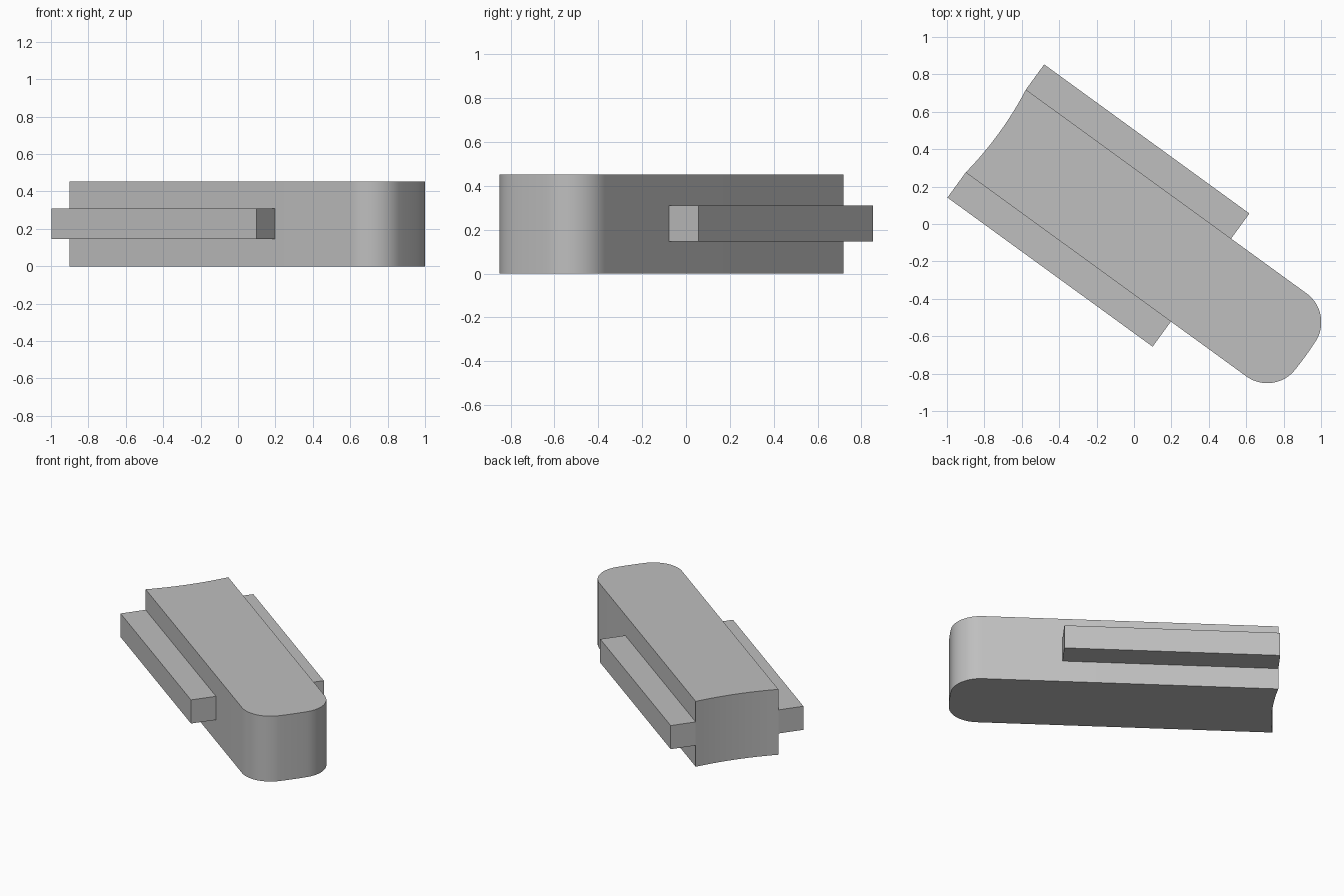
import bpy, bmesh
from math import sin, cos, asin, radians, sqrt
from mathutils import Matrix

cube = bpy.data.objects.get("Cube")
if cube:
    bpy.data.objects.remove(cube, do_unlink=True)

grey = bpy.data.materials.new("plain grey")
grey.use_nodes = True
colour = (0.52, 0.52, 0.52, 1)
grey.diffuse_color = colour
grey.node_tree.nodes["Principled BSDF"].inputs["Base Color"].default_value = colour

# The bar lies diagonally: local x runs along its length
TILT = Matrix.Rotation(radians(-36), 4, 'Z')
MID = -0.032       # offset of the centre line
HALF = 0.274       # half width of the body
BACK = -0.89       # square end
HEIGHT = 0.452


def arc(cx, cy, r, a0, a1, n):
    """Points on a circular arc, angles in radians."""
    return [(cx + r * cos(a0 + (a1 - a0) * i / n),
             cy + r * sin(a0 + (a1 - a0) * i / n)) for i in range(n + 1)]


def extrude_outline(name, points, z0, z1):
    """Closed outline turned into an upright solid."""
    bm = bmesh.new()
    face = bm.faces.new([bm.verts.new((x, y + MID, z0)) for x, y in points])
    top = bmesh.ops.extrude_face_region(bm, geom=[face])["geom"]
    verts = [g for g in top if isinstance(g, bmesh.types.BMVert)]
    bmesh.ops.translate(bm, verts=verts, vec=(0, 0, z1 - z0))
    bmesh.ops.recalc_face_normals(bm, faces=bm.faces[:])
    bm.transform(TILT)
    mesh = bpy.data.meshes.new(name)
    bm.to_mesh(mesh)
    bm.free()
    mesh.materials.append(grey)
    obj = bpy.data.objects.new(name, mesh)
    bpy.context.collection.objects.link(obj)
    return obj


# Body: slightly bowed nose with rounded corners, hollowed back end
R, r, tip = 1.88, 0.19, 1.157
corner_y = HALF - r
centre_x = tip - R
corner_x = centre_x + sqrt((R - r) ** 2 - corner_y ** 2)
bow = asin(corner_y / (R - r))
hollow = asin(HALF / R)
outline = arc(corner_x, -corner_y, r, radians(-90), -bow, 20)
outline += arc(centre_x, 0, R, -bow, bow, 6)[1:-1]
outline += arc(corner_x, corner_y, r, bow, radians(90), 20)
outline += arc(BACK - R * cos(hollow), 0, R, hollow, -hollow, 16)
body = extrude_outline("body", outline, 0, HEIGHT)

# Smooth the curved ends, keep the rims sharp
bpy.ops.object.select_all(action='DESELECT')
body.select_set(True)
bpy.context.view_layer.objects.active = body
bpy.ops.object.shade_smooth_by_angle(angle=radians(30))

# Guide rails along both sides
for side, name in ((1, "left_rail"), (-1, "right_rail")):
    inner, outer = side * HALF, side * 0.44
    extrude_outline(name, [(BACK, inner), (0.466, inner),
                           (0.466, outer), (BACK, outer)], 0.147, 0.31)
